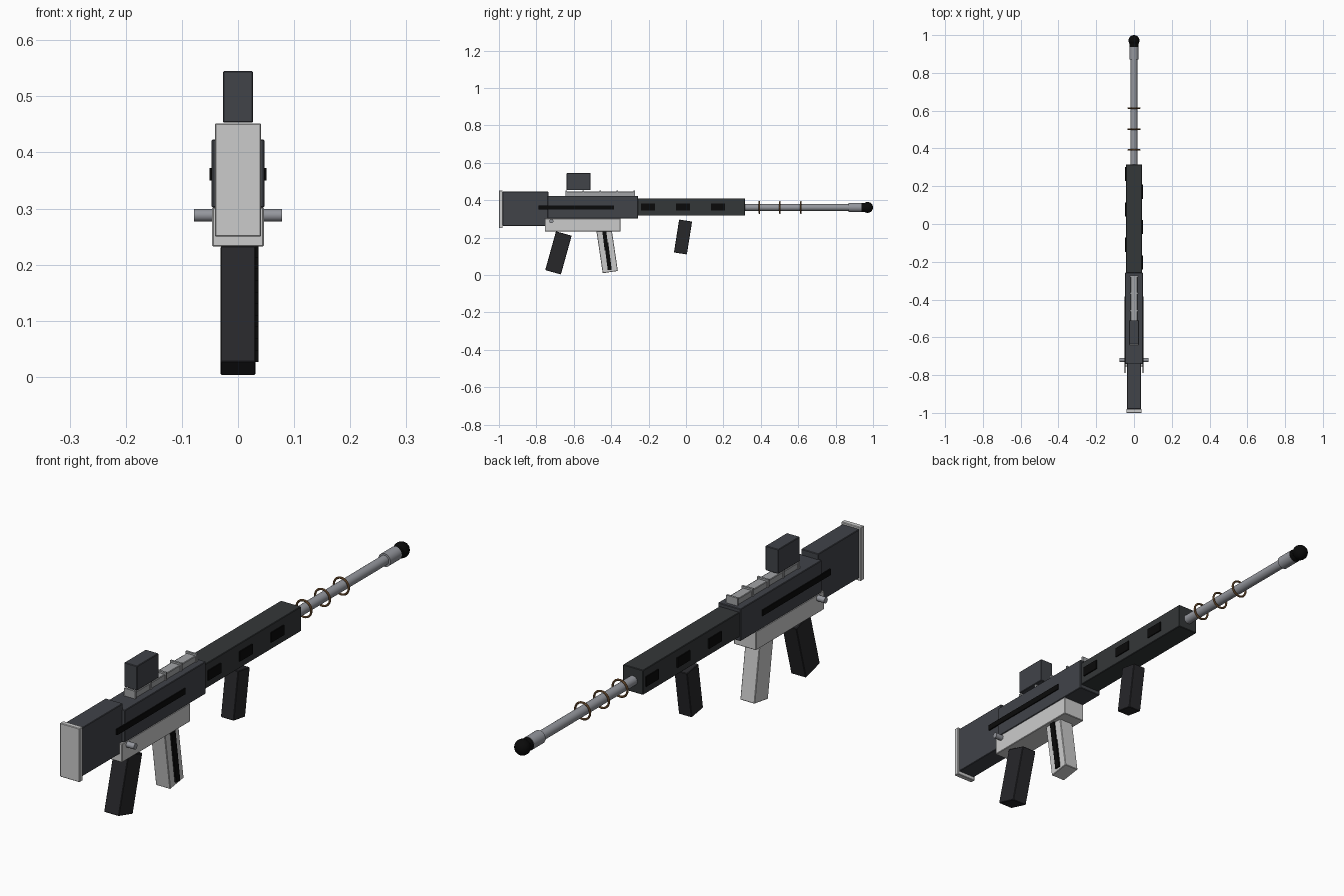
import bpy, math
from mathutils import Vector, Matrix

if "Cube" in bpy.data.objects:
    bpy.data.objects.remove(bpy.data.objects["Cube"])


def material(name, rgb):
    m = bpy.data.materials.new(name)
    m.diffuse_color = (*rgb, 1)
    m.use_nodes = True
    m.node_tree.nodes["Principled BSDF"].inputs["Base Color"].default_value = m.diffuse_color
    return m


BODY = material("gunmetal", (0.052, 0.056, 0.066))
GUARD = material("dark_green_grey", (0.034, 0.038, 0.040))
GRIP = material("rubber", (0.02, 0.02, 0.023))
BLACK = material("black", (0.003, 0.003, 0.003))
LIGHT = material("light_grey", (0.62, 0.62, 0.62))
STEEL = material("steel", (0.30, 0.31, 0.34))
COPPER = material("copper", (0.26, 0.13, 0.05))
RAIL = material("rail_grey", (0.36, 0.37, 0.38))


def box(name, centre, size, mat, tilt=0, bevel=0.002):
    bpy.ops.mesh.primitive_cube_add(size=1, location=centre)
    o = bpy.context.object
    o.name = name
    o.data.transform(Matrix.Diagonal((*size, 1)))
    o.rotation_euler.x = math.radians(tilt)
    o.data.materials.append(mat)
    if bevel:
        b = o.modifiers.new("bevel", 'BEVEL')
        b.width, b.segments = bevel, 1
    return o


def span(name, hx, y0, y1, z0, z1, mat, **kw):
    return box(name, (0, (y0 + y1) / 2, (z0 + z1) / 2), (2 * hx, y1 - y0, z1 - z0), mat, **kw)


def finish(name, mat):
    o = bpy.context.object
    o.name = name
    o.data.materials.append(mat)
    bpy.ops.object.shade_smooth_by_angle()
    return o


def tube(name, r, y0, y1, mat, z=0.361):
    bpy.ops.mesh.primitive_cylinder_add(vertices=24, radius=r, depth=y1 - y0,
                                        location=(0, (y0 + y1) / 2, z), rotation=(math.pi / 2, 0, 0))
    return finish(name, mat)


# stock and receiver
span("butt_plate", 0.041, -1.0, -0.98, 0.25, 0.452, LIGHT)
span("stock", 0.036, -0.98, -0.735, 0.262, 0.445, BODY)
span("upper_receiver", 0.047, -0.74, -0.257, 0.302, 0.423, BODY)
span("lower_receiver", 0.046, -0.755, -0.35, 0.232, 0.302, LIGHT)
for side in (-1, 1):
    box("side_stripe", (side * 0.0485, -0.587, 0.361), (0.005, 0.405, 0.022), BLACK, bevel=0)

# cross pin
bpy.ops.mesh.primitive_cylinder_add(vertices=20, radius=0.011, depth=0.156,
                                    location=(0, -0.72, 0.288), rotation=(0, math.pi / 2, 0))
finish("cross_pin", STEEL)

# top rail with slats, and sight block
span("top_rail", 0.019, -0.643, -0.275, 0.42, 0.445, RAIL)
for i in range(5):
    box("rail_slat", (0, -0.64 + 0.091 * i, 0.437), (0.046, 0.008, 0.03), RAIL, bevel=0)
span("sight_block", 0.027, -0.638, -0.51, 0.453, 0.545, BODY)

# grips
box("rear_grip", (0, -0.682, 0.118), (0.062, 0.087, 0.215), GRIP, tilt=-15.5)
box("fore_grip", (0, -0.016, 0.203), (0.054, 0.07, 0.178), GRIP, tilt=-9)

# magazine with a row of dark marks on the right side
TILT = 8.5
mag = Vector((0, -0.424, 0.144))
box("magazine", mag, (0.06, 0.082, 0.26), LIGHT, tilt=TILT)
turn = Matrix.Rotation(math.radians(TILT), 3, 'X')
for i in range(10):
    p = mag + turn @ Vector((0.032, 0, -0.108 + 0.021 * i))
    box("magazine_mark", p, (0.009, 0.022, 0.022), BLACK, bevel=0)

# handguard with alternating side vents
span("handguard", 0.042, -0.26, 0.315, 0.317, 0.41, GUARD)
for i in range(6):
    side = 1 if i % 2 == 0 else -1
    box("vent", (side * 0.0425, -0.203 + 0.0935 * i, 0.363), (0.008, 0.075, 0.037), BLACK, bevel=0)

# barrel, coils and tip
tube("barrel", 0.018, 0.28, 0.88, STEEL)
tube("muzzle_sleeve", 0.025, 0.87, 0.938, STEEL)
tube("tip_collar", 0.024, 0.938, 0.955, BLACK)
bpy.ops.mesh.primitive_uv_sphere_add(segments=24, ring_count=12, radius=0.029, location=(0, 0.971, 0.361))
finish("tip_ball", BLACK)
for y in (0.392, 0.502, 0.614):
    bpy.ops.mesh.primitive_torus_add(major_segments=32, minor_segments=8, major_radius=0.031,
                                     minor_radius=0.004, location=(0, y, 0.361),
                                     rotation=(math.pi / 2, 0, 0))
    finish("coil_ring", COPPER)
